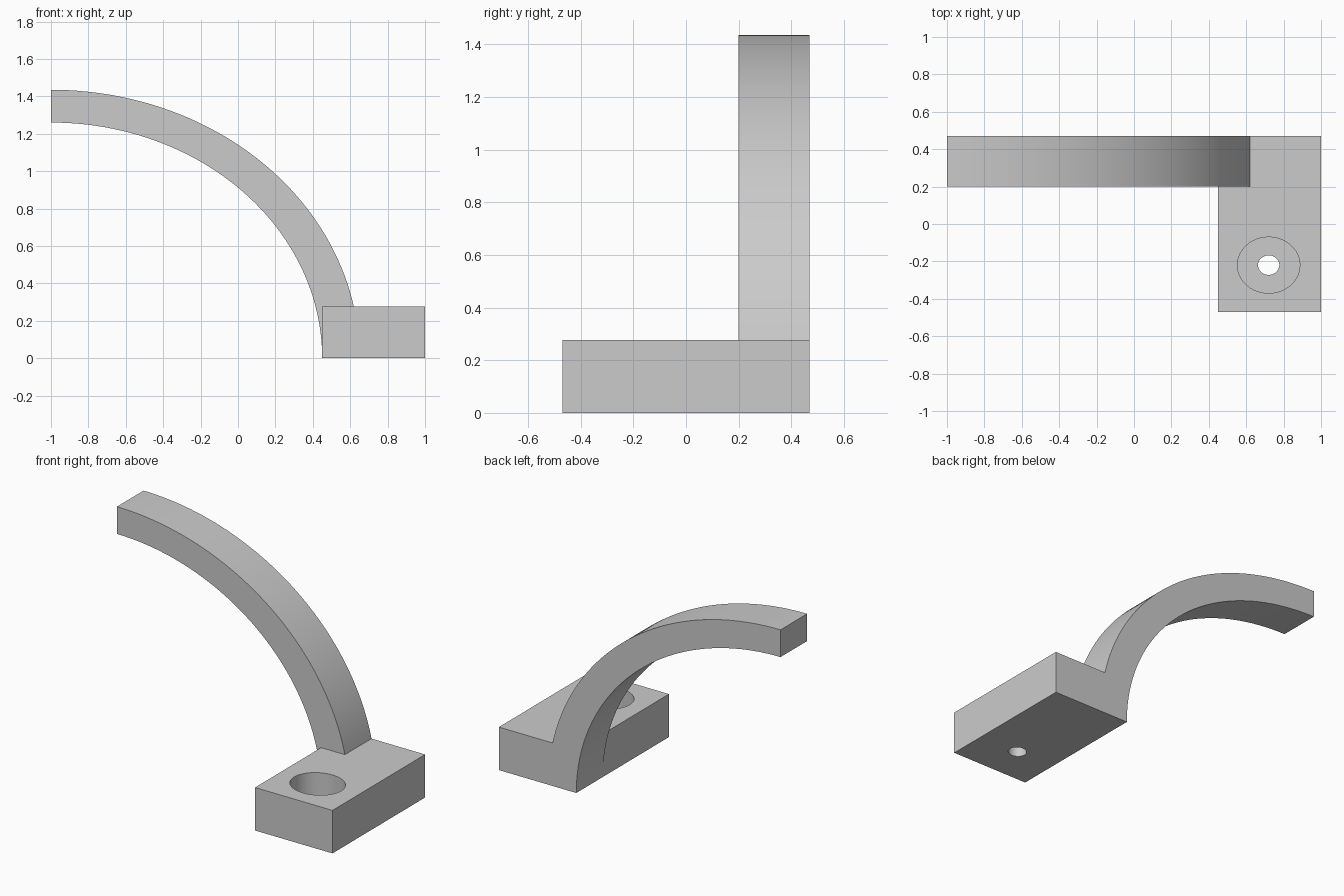
import bpy, bmesh
from math import sin, cos, pi, asin

default = bpy.data.objects.get("Cube")
if default:
    bpy.data.objects.remove(default, do_unlink=True)

BASE_LEFT, BASE_RIGHT, BASE_TOP = 0.45, 1.0, 0.276
FRONT, ARM_FRONT, BACK = -0.47, 0.2, 0.47
STEPS = 48

grey = bpy.data.materials.new("plain grey")
grey.use_nodes = True
grey.diffuse_color = (0.6, 0.6, 0.6, 1)
grey.node_tree.nodes["Principled BSDF"].inputs["Base Color"].default_value = (0.6, 0.6, 0.6, 1)


def make_object(name, bm):
    bmesh.ops.recalc_face_normals(bm, faces=bm.faces[:])
    mesh = bpy.data.meshes.new(name)
    bm.to_mesh(mesh)
    bm.free()
    mesh.materials.append(grey)
    obj = bpy.data.objects.new(name, mesh)
    bpy.context.collection.objects.link(obj)
    return obj


def arc(rx, rz, low_z):
    """Quarter ellipse from the arm tip down to the height low_z."""
    end = asin(low_z / rz)
    angles = [pi / 2 + (end - pi / 2) * i / STEPS for i in range(STEPS + 1)]
    return [(-1 + rx * cos(a), rz * sin(a)) for a in angles]


def extrude(bm, faces, distance):
    result = bmesh.ops.extrude_face_region(bm, geom=faces)["geom"]
    bmesh.ops.translate(bm, vec=(0, distance, 0),
                        verts=[g for g in result if isinstance(g, bmesh.types.BMVert)])
    bmesh.ops.delete(bm, geom=faces, context='FACES_ONLY')
    return [g for g in result if isinstance(g, bmesh.types.BMFace)]


# Curved arm and mounting block share one profile seen from the front
bm = bmesh.new()


def points(coords):
    return [bm.verts.new((x, BACK, z)) for x, z in coords]


inner = points(arc(1.45, 1.26, 0))
outer = points(arc(1.65, 1.435, BASE_TOP))
corner, right_low, right_top = points([(BASE_LEFT, BASE_TOP), (BASE_RIGHT, 0), (BASE_RIGHT, BASE_TOP)])
arm = bm.faces.new(inner + [corner] + outer[::-1])
block = bm.faces.new([inner[-1], right_low, right_top, outer[-1], corner])
back_copy = bmesh.ops.duplicate(bm, geom=[arm, block])["geom"]
front_faces = extrude(bm, [arm, block], ARM_FRONT - BACK)
block_front = [f for f in front_faces if f.calc_center_median().x > BASE_LEFT]
extrude(bm, block_front, FRONT - ARM_FRONT)
bmesh.ops.remove_doubles(bm, verts=bm.verts[:], dist=0.0001)
bracket = make_object("arm_bracket", bm)

# Stepped screw hole: narrow through hole below a wide counterbore
bm = bmesh.new()
rings = []
for radius_x, radius_y, z in [(0.057, 0.052, -0.1), (0.057, 0.052, 0.1),
                              (0.167, 0.15, 0.1), (0.167, 0.15, 0.4)]:
    rings.append([bm.verts.new((0.72 + radius_x * cos(2 * pi * i / STEPS),
                                -0.22 + radius_y * sin(2 * pi * i / STEPS), z))
                  for i in range(STEPS)])
for low, high in zip(rings, rings[1:]):
    for i in range(STEPS):
        j = (i + 1) % STEPS
        bm.faces.new([low[i], low[j], high[j], high[i]])
bm.faces.new(rings[0][::-1])
bm.faces.new(rings[-1])
cutter = make_object("screw_hole_cutter", bm)

cut = bracket.modifiers.new("screw hole", 'BOOLEAN')
cut.operation = 'DIFFERENCE'
cut.solver = 'EXACT'
cut.object = cutter

bpy.ops.object.select_all(action='DESELECT')
bracket.select_set(True)
bpy.context.view_layer.objects.active = bracket
bpy.ops.object.modifier_apply(modifier=cut.name)
bpy.data.objects.remove(cutter, do_unlink=True)
bpy.ops.object.shade_smooth_by_angle(angle=pi / 6)
